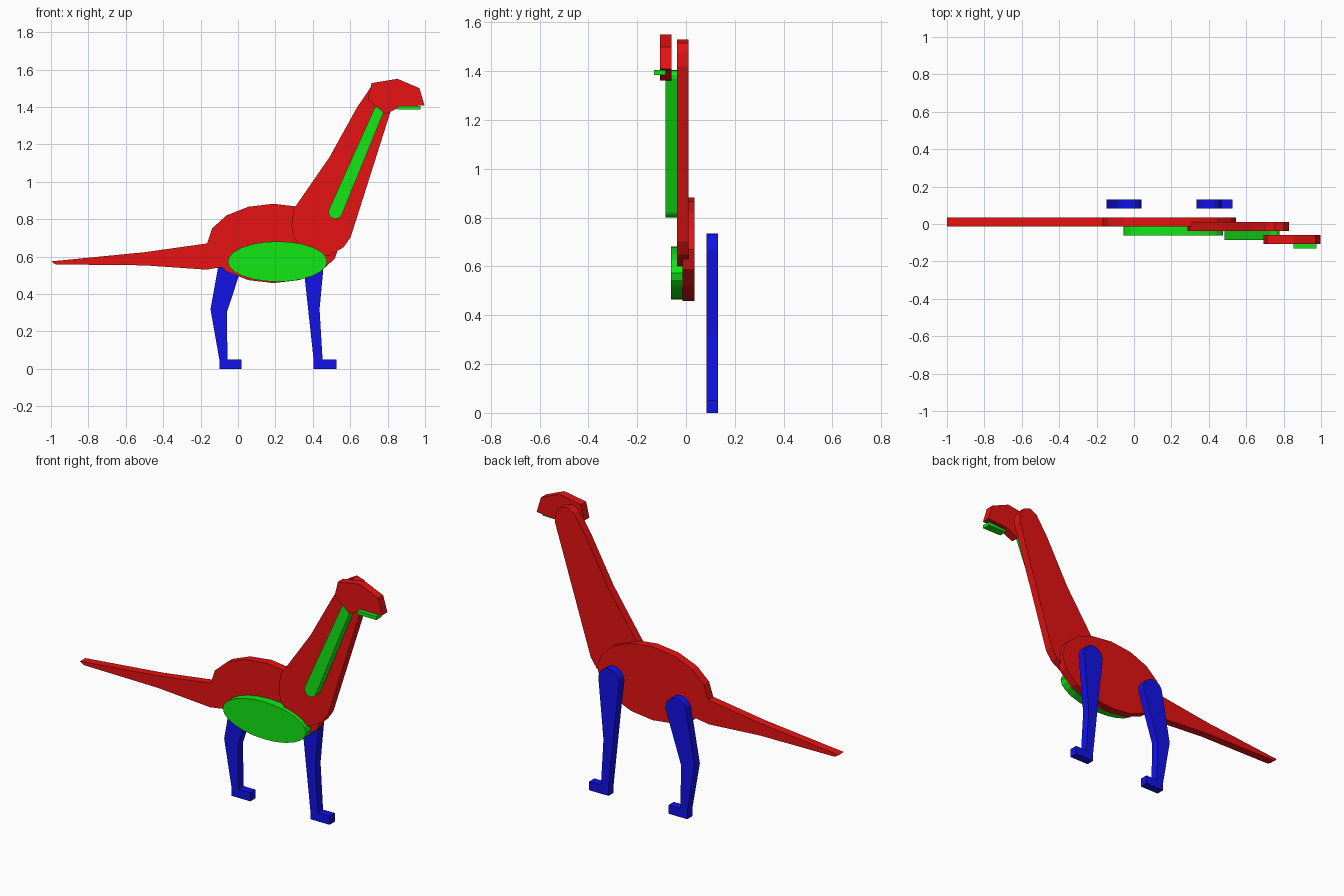
import bpy, bmesh, math

THICK = 0.0475


def material(name, rgb):
    m = bpy.data.materials.new(name)
    m.diffuse_color = (*rgb, 1.0)
    return m


RED = material("red", (0.8, 0.006, 0.006))
GREEN = material("green", (0.006, 0.8, 0.008))
BLUE = material("blue", (0.006, 0.006, 0.8))


def arc(cx, cz, rx, rz, start, end, steps):
    """Points on an ellipse from start to end degrees, both included."""
    pts = []
    for i in range(steps + 1):
        a = math.radians(start + (end - start) * i / steps)
        pts.append((cx + rx * math.cos(a), cz + rz * math.sin(a)))
    return pts


def plate(name, outline, front, mat):
    """Cut a flat plate from an x-z outline, with its front face at y = front."""
    bm = bmesh.new()
    face = bm.faces.new([bm.verts.new((x, front, z)) for x, z in outline])
    ext = bmesh.ops.extrude_face_region(bm, geom=[face])
    moved = [v for v in ext["geom"] if isinstance(v, bmesh.types.BMVert)]
    bmesh.ops.translate(bm, verts=moved, vec=(0, THICK, 0))
    # Triangulate the caps cleanly, since some outlines are concave
    caps = [f for f in bm.faces if len(f.verts) > 4]
    bmesh.ops.triangulate(bm, faces=caps)
    bmesh.ops.recalc_face_normals(bm, faces=bm.faces)
    me = bpy.data.meshes.new(name)
    bm.to_mesh(me)
    bm.free()
    me.materials.append(mat)
    ob = bpy.data.objects.new(name, me)
    bpy.context.collection.objects.link(ob)
    return ob


# Body oval running into the long tail
body = arc(0.19, 0.67, 0.355, 0.212, -135, 180, 14)
tail = [(-0.5, 0.623), (-1.0, 0.574), (-0.975, 0.558), (-0.5, 0.553),
        (-0.168, 0.53), (-0.088, 0.543)]
plate("body_and_tail", body + tail, -0.0135, RED)

# Neck: round base, tapering up to a rounded top
neck = [(0.297, 0.853), (0.286, 0.767), (0.297, 0.705), (0.329, 0.66),
        (0.393, 0.614), (0.484, 0.602), (0.565, 0.65), (0.602, 0.703),
        (0.83, 1.42), (0.828, 1.475), (0.80, 1.515), (0.755, 1.53),
        (0.709, 1.505), (0.634, 1.393), (0.489, 1.131)]
plate("neck", neck, -0.037, RED)

# Head with a blunt snout
head = [(0.693, 1.44), (0.714, 1.527), (0.853, 1.55), (0.97, 1.5),
        (0.997, 1.409), (0.864, 1.398), (0.789, 1.361)]
plate("head", head, -0.1075, RED)

# Green markings
plate("belly_patch", arc(0.211, 0.573, 0.266, 0.108, 0, 345, 23), -0.061, GREEN)
stripe = arc(0.521, 0.838, 0.037, 0.037, 158, 338, 8) \
    + arc(0.752, 1.378, 0.027, 0.027, -22, 158, 6)
plate("throat_stripe", stripe, -0.0845, GREEN)
plate("mouth", [(0.853, 1.385), (0.976, 1.385), (0.976, 1.406), (0.853, 1.406)],
      -0.131, GREEN)

# Legs: rounded hip, shank and square foot
front_leg = arc(0.402, 0.668, 0.067, 0.067, 0, 180, 8) + [
    (0.356, 0.495), (0.404, 0.05), (0.404, 0), (0.527, 0), (0.527, 0.05),
    (0.452, 0.05), (0.436, 0.318), (0.457, 0.543)]
plate("front_leg", front_leg, 0.0835, BLUE)

hind_leg = arc(-0.027, 0.612, 0.067, 0.067, -10, 180, 8) + [
    (-0.147, 0.318), (-0.1, 0.05), (-0.1, 0), (0.02, 0), (0.02, 0.05),
    (-0.056, 0.05), (-0.06, 0.302)]
plate("hind_leg", hind_leg, 0.0835, BLUE)
